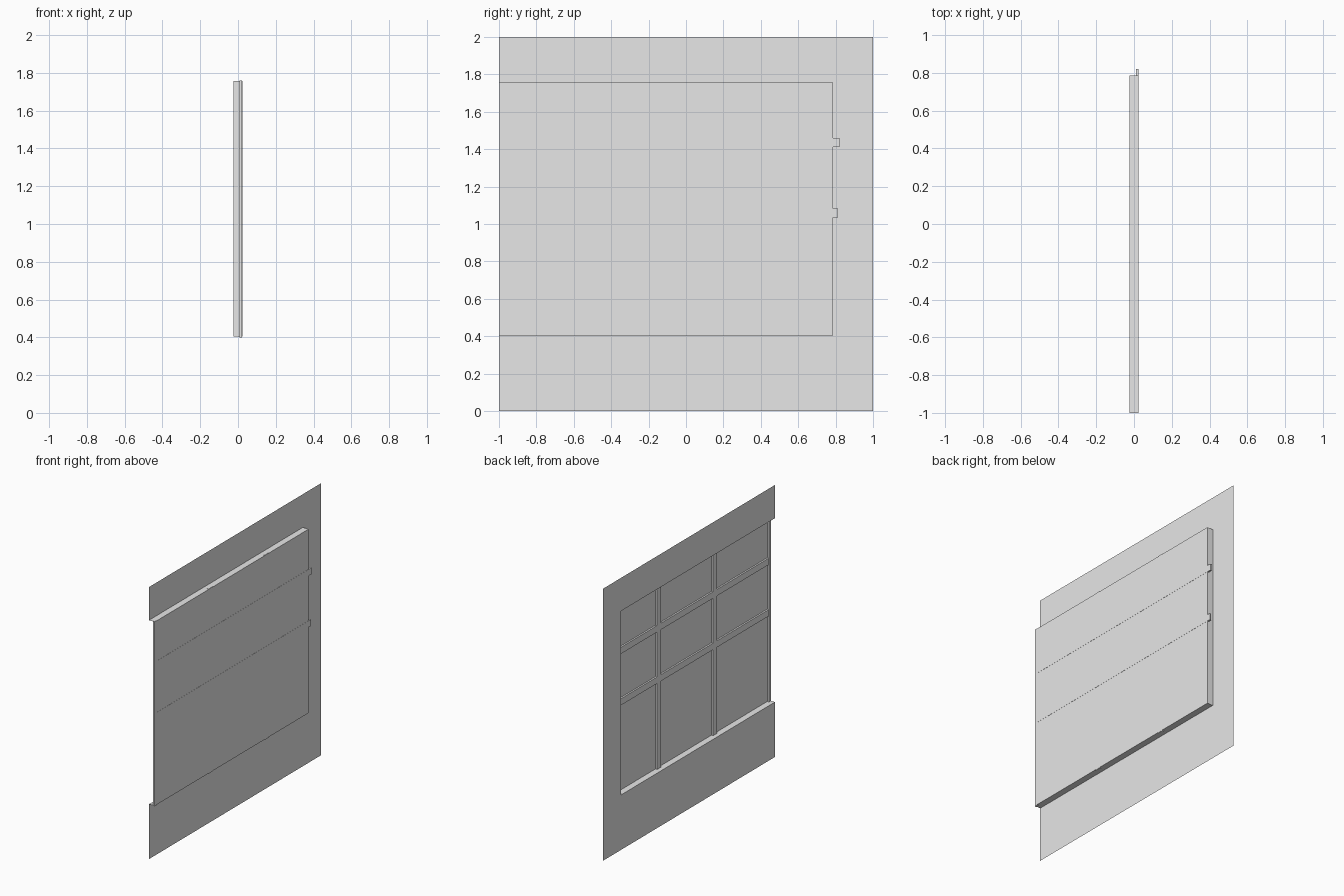
import bpy
import bmesh

cube = bpy.data.objects.get("Cube")
if cube:
    bpy.data.objects.remove(cube, do_unlink=True)

# One plain grey for everything
grey = bpy.data.materials.new("light grey")
grey.use_nodes = True
grey.diffuse_color = (0.8, 0.8, 0.8, 1)
grey.node_tree.nodes["Principled BSDF"].inputs["Base Color"].default_value = grey.diffuse_color

# Main planes of the wall and its window recess
WALL_X, PANE_X = -0.024, 0.023
SILL, HEAD, JAMB = 0.404, 1.756, 0.787


def add_object(name, bm):
    mesh = bpy.data.meshes.new(name)
    bm.to_mesh(mesh)
    bm.free()
    mesh.materials.append(grey)
    obj = bpy.data.objects.new(name, mesh)
    bpy.context.collection.objects.link(obj)
    return obj


def sheet(name, outline, x):
    """Flat face in the y-z plane."""
    bm = bmesh.new()
    bm.faces.new([bm.verts.new((x, y, z)) for y, z in outline])
    return add_object(name, bm)


def bar(name, low, high):
    """Box between two opposite corners."""
    bm = bmesh.new()
    bmesh.ops.create_cube(bm, size=1)
    for v in bm.verts:
        v.co = [h if c > 0 else l for c, l, h in zip(v.co, low, high)]
    return add_object(name, bm)


# Wall sheet, notched by an opening that runs out at one end
opening = [(-1, SILL), (JAMB, SILL), (JAMB, HEAD), (-1, HEAD)]
sheet("wall", [(-1, 0), (1, 0), (1, 2), (-1, 2)] + opening[::-1], WALL_X)

# Sill, jamb and head of the recess, swept back from the opening
bm = bmesh.new()
rims = [[bm.verts.new((x, y, z)) for y, z in opening] for x in (WALL_X, PANE_X)]
for i in range(3):
    bm.faces.new((rims[0][i], rims[0][i + 1], rims[1][i + 1], rims[1][i]))
bmesh.ops.recalc_face_normals(bm, faces=bm.faces)
add_object("window_reveal", bm)

# Pane closing the back of the recess
sheet("window_pane", opening, PANE_X)

# Upright glazing bars, the first one halved by the open end
for name, y0, y1 in (("end", -1, -0.977), ("middle", -0.374, -0.329), ("inner", 0.277, 0.322)):
    bar(name + "_upright_bar", (0.009, y0, SILL - 0.004), (PANE_X - 0.001, y1, HEAD + 0.003))

# Cross bars, passing just through the jamb
for name, z, end in (("lower", 1.059, 0.813), ("upper", 1.437, 0.82)):
    bar(name + "_cross_bar", (0.011, -0.98, z - 0.024), (PANE_X + 0.001, end, z + 0.024))
